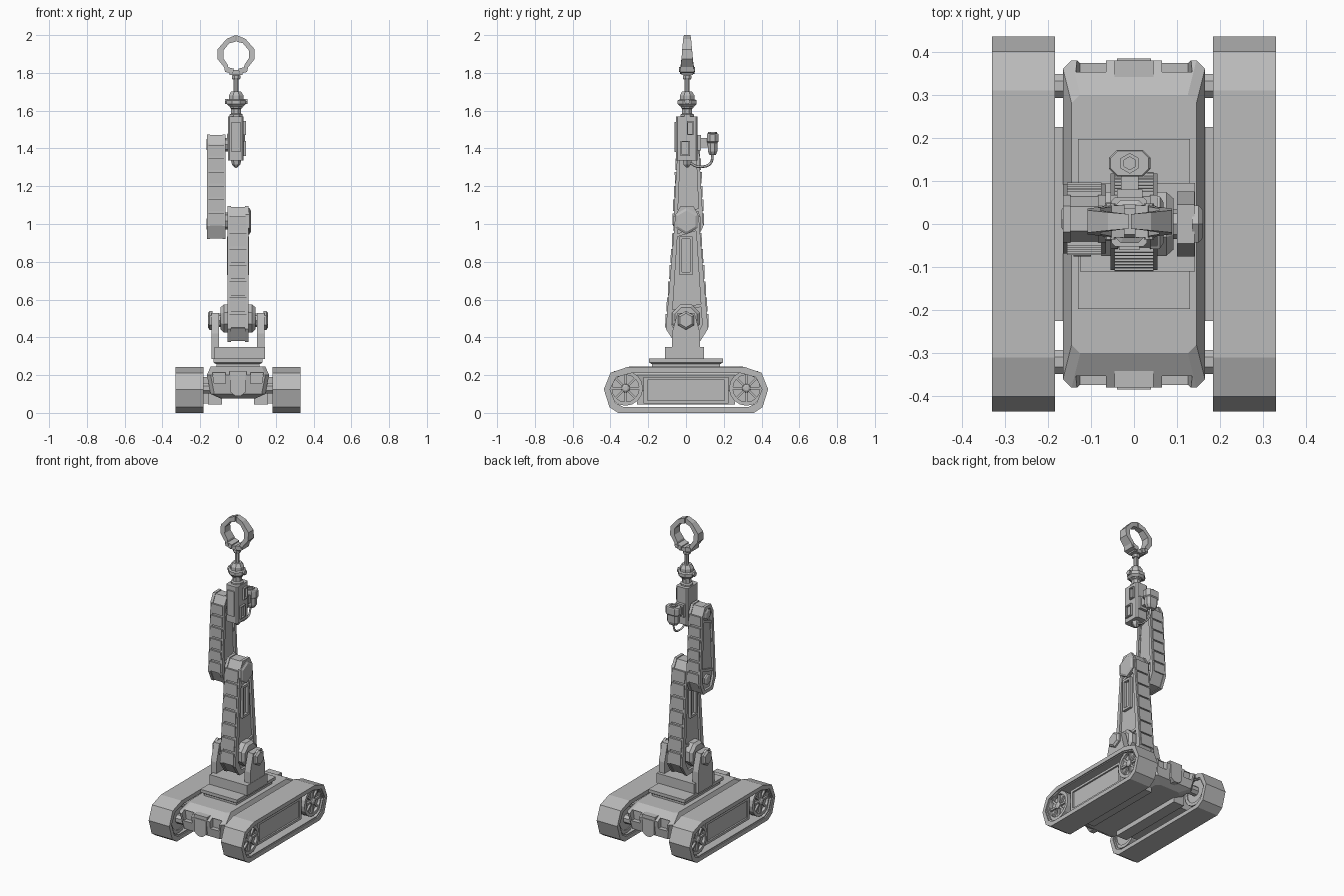
import bpy, bmesh, math
from mathutils import Vector

if "Cube" in bpy.data.objects:
    bpy.data.objects.remove(bpy.data.objects["Cube"], do_unlink=True)

grey = bpy.data.materials.new("machine grey")
grey.use_nodes = True
COLOUR = (0.5, 0.5, 0.5, 1)
grey.diffuse_color = COLOUR
grey.node_tree.nodes["Principled BSDF"].inputs["Base Color"].default_value = COLOUR


def finish(name, bm):
    bmesh.ops.recalc_face_normals(bm, faces=bm.faces)
    mesh = bpy.data.meshes.new(name)
    bm.to_mesh(mesh)
    bm.free()
    mesh.materials.append(grey)
    ob = bpy.data.objects.new(name, mesh)
    bpy.context.collection.objects.link(ob)
    return ob


def place(axis, p, d):
    return {"X": (d, *p), "Y": (p[0], d, p[1]), "Z": (*p, d)}[axis]


def loft(name, axis, sections):
    """Skin a list of (depth, outline) along an axis, with closed ends."""
    bm = bmesh.new()
    loops = [[bm.verts.new(place(axis, p, d)) for p in pts] for d, pts in sections]
    n = len(loops[0])
    for a, b in zip(loops, loops[1:]):
        for i in range(n):
            j = (i + 1) % n
            bm.faces.new((a[i], a[j], b[j], b[i]))
    bm.faces.new(loops[0])
    bm.faces.new(loops[-1])
    return finish(name, bm)


def prism(name, axis, pts, d0, d1):
    return loft(name, axis, [(d0, pts), (d1, pts)])


def ring(name, axis, outer, inner, d0, d1):
    bm = bmesh.new()
    L = [[bm.verts.new(place(axis, p, d)) for p in pts]
         for pts, d in ((outer, d0), (outer, d1), (inner, d1), (inner, d0))]
    n = len(outer)
    for k in range(4):
        a, b = L[k], L[(k + 1) % 4]
        for i in range(n):
            j = (i + 1) % n
            bm.faces.new((a[i], a[j], b[j], b[i]))
    return finish(name, bm)


def rect(u0, u1, v0, v1):
    return [(u0, v0), (u1, v0), (u1, v1), (u0, v1)]


def chamfer(u0, u1, v0, v1, c):
    return [(u0 + c, v0), (u1 - c, v0), (u1, v0 + c), (u1, v1 - c),
            (u1 - c, v1), (u0 + c, v1), (u0, v1 - c), (u0, v0 + c)]


def box(name, x, y, z):
    return prism(name, "Z", rect(*x, *y), *z)


def poly(c, r, n, turn=0.0):
    return [(c[0] + r * math.cos(turn + math.tau * i / n),
             c[1] + r * math.sin(turn + math.tau * i / n)) for i in range(n)]


def shrink(pts, s, t=None):
    cu = (min(p[0] for p in pts) + max(p[0] for p in pts)) / 2
    cv = (min(p[1] for p in pts) + max(p[1] for p in pts)) / 2
    return [(cu + (u - cu) * s, cv + (v - cv) * (t or s)) for u, v in pts]


# Hull with notched ends
hull = loft("hull", "Z", [(z, chamfer(-x, x, -y, y, 0.02)) for z, x, y in
            ((0.075, 0.09, 0.32), (0.1, 0.145, 0.365), (0.2, 0.165, 0.38), (0.245, 0.145, 0.3))])
for e in (-1, 1):
    for s in (-1, 1):
        cut = prism("notch_cutter", "Y", [(s * u, v) for u, v in
                    ((0.065, 0.155), (0.125, 0.155), (0.135, 0.215), (0.065, 0.215))], e * 0.345, e * 0.5)
        cut.hide_render = True
        mod = hull.modifiers.new("notch", "BOOLEAN")
        mod.operation, mod.object, mod.solver = "DIFFERENCE", cut, "EXACT"
        bpy.context.view_layer.objects.active = hull
        bpy.ops.object.modifier_apply(modifier=mod.name)
        bpy.data.objects.remove(cut, do_unlink=True)
    shield = [(-0.04, 0.2), (0.04, 0.2), (0.04, 0.11), (0.015, 0.09), (-0.015, 0.09), (-0.04, 0.11)]
    prism("end_shield", "Y", shield, e * 0.34, e * 0.384)
    box("end_visor", (-0.045, 0.045), sorted((e * 0.33, e * 0.38)), (0.2, 0.222))

# Track units
belt = [(0.31, 0.243), (0.4, 0.212), (0.435, 0.125), (0.405, 0.03), (0.36, 0.0)]
belt += [(-u, v) for u, v in reversed(belt)]
for s, side in ((1, "left"), (-1, "right")):
    ring(side + "_track", "X", belt, shrink(belt, 0.945, 0.79), s * 0.183, s * 0.33)
    ring(side + "_track_lip", "X", shrink(belt, 0.96, 0.86), shrink(belt, 0.925, 0.74), s * 0.19, s * 0.323)
    prism(side + "_guard", "X", rect(-0.225, 0.225, 0.05, 0.19), s * 0.15, s * 0.285)
    ring(side + "_guard_frame", "X", rect(-0.225, 0.225, 0.05, 0.19),
         rect(-0.205, 0.205, 0.065, 0.175), s * 0.28, s * 0.295)
    box(side + "_skid", sorted((s * 0.085, s * 0.16)), (-0.26, 0.26), (0.045, 0.12))
    for y in (-0.32, 0.32):
        c = (y, 0.13)
        prism("axle", "X", poly(c, 0.03, 8, math.pi / 8), s * 0.13, s * 0.2)
        prism("wheel_disc", "X", poly(c, 0.085, 16), s * 0.2, s * 0.295)
        ring("wheel_rim", "X", poly(c, 0.092, 16), poly(c, 0.072, 16), s * 0.195, s * 0.312)
        loft("wheel_hub", "X", [(s * 0.29, poly(c, 0.025, 8)), (s * 0.312, poly(c, 0.022, 8)),
                                (s * 0.318, poly(c, 0.012, 8))])
        for k in range(8):
            d = Vector((math.cos(k * math.pi / 4), math.sin(k * math.pi / 4)))
            w = Vector((-d.y, d.x)) * 0.006
            m = Vector(c)
            prism("wheel_spoke", "X", [m + d * 0.02 - w, m + d * 0.075 - w, m + d * 0.075 + w,
                                       m + d * 0.02 + w], s * 0.29, s * 0.307)

# Turntable and yoke
box("turntable_base", (-0.115, 0.115), (-0.18, 0.18), (0.24, 0.262))
loft("turntable_plate", "Z", [(0.26, rect(-0.12, 0.12, -0.185, 0.185)),
     (0.268, rect(-0.13, 0.13, -0.197, 0.197)), (0.288, rect(-0.13, 0.13, -0.197, 0.197))])
box("yoke_base", (-0.125, 0.142), (-0.11, 0.095), (0.285, 0.35))
post = [(-0.075, 0.285), (0.075, 0.285), (0.075, 0.42), (0.045, 0.53), (-0.045, 0.53), (-0.075, 0.42)]
for s in (-1, 1):
    prism("yoke_post", "X", post, s * 0.1, s * 0.14)
    hexa = poly((0, 0.49), 0.05, 6, math.pi / 6)
    loft("yoke_cap", "X", [(s * 0.135, hexa), (s * 0.15, hexa), (s * 0.16, shrink(hexa, 0.75))])
    hub = poly((0, 0.5), 0.08, 8, math.pi / 8)
    loft("shoulder_hub", "X", [(s * 0.04, hub), (s * 0.075, hub), (s * 0.092, shrink(hub, 0.8))])
    prism("shoulder_pin", "X", poly((0, 0.49), 0.035, 8), s * 0.08, s * 0.11)


def arm(name, x0, x1, yc, zb, zt, hb, ht, n):
    """Tapered arm: recessed sides, raised rims and a row of edge plates."""
    za, zc = zb + 0.07, zt - 0.05
    half = [(hb * 0.6, zb), (hb, za), (ht, zc), (ht * 0.55, zt)]
    out = [(yc + u, v) for u, v in half] + [(yc - u, v) for u, v in reversed(half)]
    prism(name + "_core", "X", shrink(out, 0.95, 0.985), x0 + 0.014, x1 - 0.014)
    inner = shrink(out, 0.72, 0.92)
    for a, b in ((x0, x0 + 0.018), (x1 - 0.018, x1)):
        ring(name + "_rim", "X", out, inner, a, b)

    def width(z):
        return hb + (ht - hb) * (z - za) / (zc - za)
    step = (zc - za) / n
    for s in (-1, 1):
        for i in range(n):
            z0, z1 = za + i * step + 0.006, za + (i + 1) * step - 0.006
            prism(name + "_edge_plate", "X",
                  [(yc + s * (width(z0) - 0.02), z0), (yc + s * (width(z0) + 0.004), z0),
                   (yc + s * (width(z1) + 0.008), z1), (yc + s * (width(z1) - 0.02), z1)],
                  x0 + 0.01, x1 - 0.01)
    # diagonal side ribs
    for f in (0.24, 0.8):
        z = zb + (zt - zb) * f
        w = width(z) * 0.8
        for a, b in ((x0 + 0.004, x0 + 0.02), (x1 - 0.02, x1 - 0.004)):
            prism(name + "_rib", "X", [(yc - w, z - 0.02), (yc + w, z + 0.015),
                                       (yc + w, z + 0.032), (yc - w, z - 0.003)], a, b)


# Lower and upper arms
arm("lower_arm", -0.055, 0.055, 0.005, 0.375, 1.095, 0.112, 0.062, 7)
arm("upper_arm", -0.165, -0.065, 0.012, 0.92, 1.475, 0.08, 0.055, 6)
for s in (-1, 1):
    ring("lower_arm_window", "X", rect(-0.034, 0.034, 0.73, 0.935), rect(-0.02, 0.02, 0.745, 0.92),
         s * 0.038, s * 0.058)
elbow = poly((0.003, 1.015), 0.07, 6, math.pi / 6)
loft("elbow_boss", "X", [(0.04, elbow), (0.06, elbow), (0.068, shrink(elbow, 0.8))])
prism("elbow_pin", "X", poly((0.005, 1.015), 0.045, 8), -0.075, -0.045)
for z in (1.0, 1.42):
    knob = poly((0.012, z), 0.035, 6, math.pi / 6)
    loft("upper_arm_boss", "X", [(-0.14, knob), (-0.162, knob), (-0.168, shrink(knob, 0.7))])
prism("wrist_pin", "X", poly((0.005, 1.42), 0.035, 8), -0.09, -0.04)

# Forearm
X, Y = -0.01, 0.006
prism("forearm", "Z", chamfer(-0.052, 0.03, -0.052, 0.062, 0.008), 1.335, 1.57)
for v0, v1, y0, y1 in ((1.36, 1.44, -0.03, 0.02), (1.47, 1.545, 0.005, 0.04)):
    ring("forearm_side_frame", "X", rect(y0, y1, v0, v1), shrink(rect(y0, y1, v0, v1), 0.7, 0.82), 0.025, 0.042)
prism("forearm_front_panel", "Y", rect(-0.035, 0.013, 1.38, 1.54), -0.06, -0.04)
loft("forearm_nub", "Z", [(1.34, poly((X, Y), 0.028, 6)), (1.315, poly((X, Y), 0.022, 6)),
                          (1.3, poly((X, Y), 0.008, 6))])

# Wrist, stacked collars and rod
def turned(name, rows, n):
    return loft(name, "Z", [(z, poly((X, Y), r, n, math.pi / n)) for r, z in rows])


turned("wrist_neck", [(0.038, 1.565), (0.038, 1.58), (0.028, 1.585), (0.028, 1.61), (0.036, 1.615), (0.036, 1.625)], 8)
turned("wrist_collar", [(0.04, 1.622), (0.054, 1.635), (0.054, 1.655), (0.042, 1.66), (0.042, 1.68), (0.028, 1.702)], 8)
turned("wrist_rod", [(0.014, 1.69), (0.014, 1.8)], 8)
turned("wrist_cuff", [(0.02, 1.765), (0.024, 1.772), (0.024, 1.785), (0.016, 1.79)], 8)
for s in (-1, 1):
    prism("collar_lug", "X", poly((Y, 1.648), 0.016, 6), X + s * 0.04, X + s * 0.06)

# Gripper: two bent fingers meeting at the top
box("claw_base", (X - 0.035, X + 0.035), (Y - 0.03, Y + 0.03), (1.79, 1.815))
path = [((0.018, 1.795), (0.012, 1.822), 0.038), ((0.058, 1.805), (0.042, 1.83), 0.037),
        ((0.064, 1.83), (0.044, 1.842), 0.034), ((0.098, 1.873), (0.068, 1.878), 0.03),
        ((0.098, 1.925), (0.068, 1.918), 0.026), ((0.05, 1.98), (0.036, 1.957), 0.021),
        ((0.003, 2.0), (0.003, 1.965), 0.017)]
for s in (-1, 1):
    bm = bmesh.new()
    loops = [[bm.verts.new((X + s * u, Y + w, v)) for (u, v), w in
              ((o, -h), (o, h), (i, h), (i, -h))] for o, i, h in path]
    for a, b in zip(loops, loops[1:]):
        for k in range(4):
            bm.faces.new((a[k], a[k - 1], b[k - 1], b[k]))
    bm.faces.new(loops[0])
    bm.faces.new(loops[-1])
    finish("claw_finger", bm)
    prism("claw_pivot", "Y", poly((X + s * 0.045, 1.818), 0.012, 8), Y - 0.042, Y + 0.042)

# Camera pod with bracket and cable
pod = chamfer(-0.058, 0.038, 0.11, 0.172, 0.018)
loft("camera_pod", "Z", [(1.365, shrink(pod, 0.55)), (1.385, shrink(pod, 0.8)), (1.43, shrink(pod, 0.85)),
                         (1.436, pod), (1.475, pod), (1.48, shrink(pod, 0.92))])
ring("camera_lens", "Z", poly((X, 0.141), 0.024, 6, math.pi / 6), poly((X, 0.141), 0.015, 6, math.pi / 6), 1.475, 1.487)
box("camera_bracket", (X - 0.03, X + 0.03), (0.055, 0.08), (1.39, 1.47))
box("camera_arm", (X - 0.02, X + 0.02), (0.07, 0.12), (1.405, 1.455))
curve = bpy.data.curves.new("camera_cable", "CURVE")
curve.dimensions, curve.bevel_depth, curve.bevel_resolution, curve.resolution_u = "3D", 0.007, 0, 4
curve.use_fill_caps = True
spline = curve.splines.new("BEZIER")
route = [(0.14, 1.375), (0.132, 1.325), (0.1, 1.305), (0.03, 1.318), (0.012, 1.345)]
spline.bezier_points.add(len(route) - 1)
for bp, (y, z) in zip(spline.bezier_points, route):
    bp.co = (X, y, z)
    bp.handle_left_type = bp.handle_right_type = "AUTO"
curve.materials.append(grey)
bpy.context.collection.objects.link(bpy.data.objects.new("camera_cable", curve))
